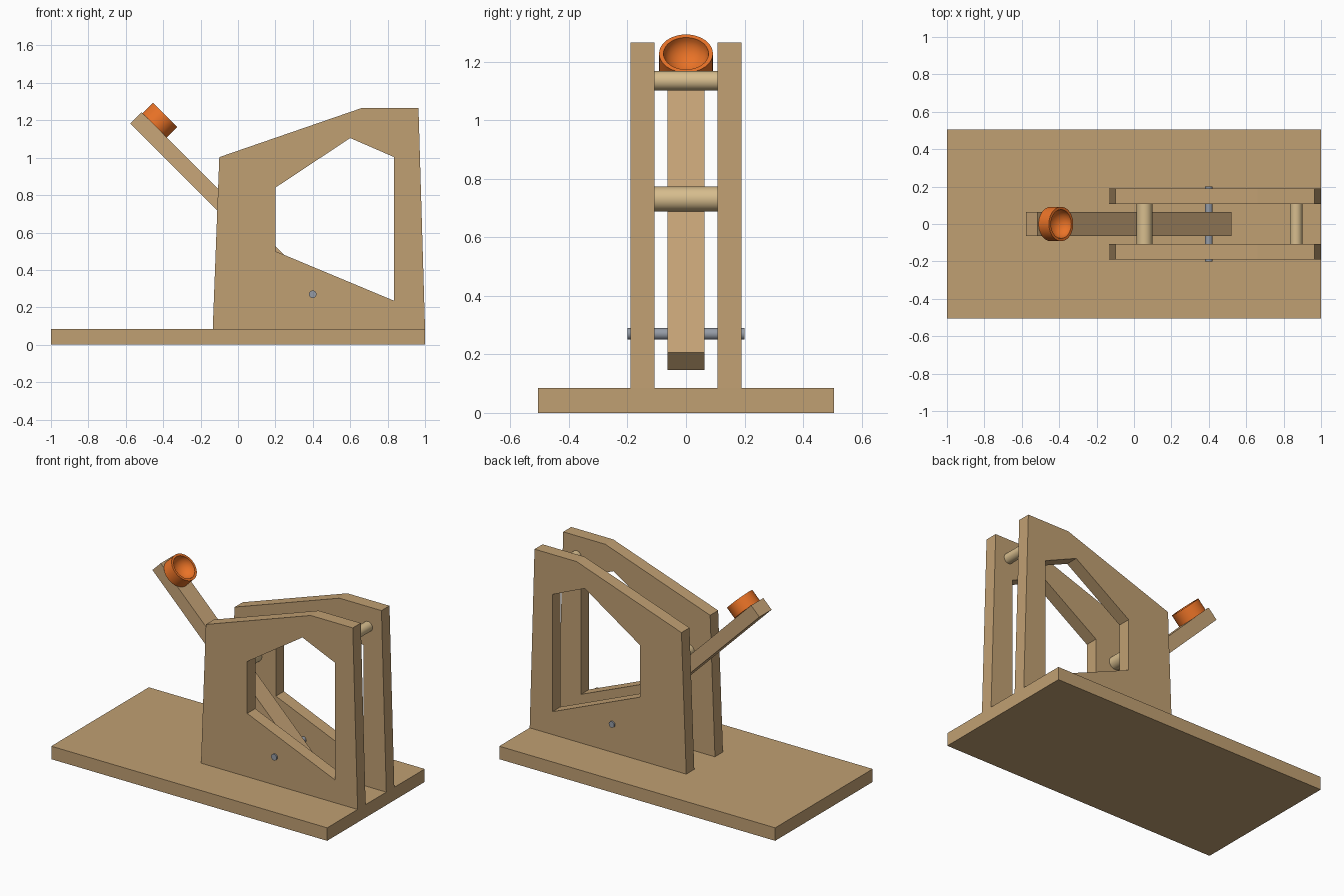
import bpy, bmesh, math
from mathutils import Vector, Matrix

if "Cube" in bpy.data.objects:
    bpy.data.objects.remove(bpy.data.objects["Cube"])


def material(name, rgb):
    m = bpy.data.materials.new(name)
    m.diffuse_color = (*rgb, 1)
    m.use_nodes = True
    m.node_tree.nodes["Principled BSDF"].inputs["Base Color"].default_value = m.diffuse_color
    return m


WOOD = material("wood", (0.53, 0.35, 0.17))
ARM_WOOD = material("arm_wood", (0.58, 0.38, 0.19))
DOWEL = material("dowel_wood", (0.68, 0.51, 0.27))
STEEL = material("steel", (0.30, 0.33, 0.38))
ORANGE = material("orange", (0.82, 0.17, 0.02))


def finish(name, bm, mat, smooth=False):
    bmesh.ops.recalc_face_normals(bm, faces=bm.faces[:])
    mesh = bpy.data.meshes.new(name)
    bm.to_mesh(mesh)
    bm.free()
    mesh.materials.append(mat)
    obj = bpy.data.objects.new(name, mesh)
    bpy.context.collection.objects.link(obj)
    if smooth:
        bpy.ops.object.select_all(action='DESELECT')
        bpy.context.view_layer.objects.active = obj
        obj.select_set(True)
        bpy.ops.object.shade_smooth_by_angle(angle=math.radians(40))
    return obj


def box(name, size, matrix, mat):
    bm = bmesh.new()
    bmesh.ops.create_cube(bm, size=1, matrix=matrix @ Matrix.Diagonal((*size, 1)))
    return finish(name, bm, mat)


def rod(name, x, z, r, length, mat):
    bm = bmesh.new()
    m = Matrix.Translation((x, 0, z)) @ Matrix.Rotation(math.pi / 2, 4, 'X')
    bmesh.ops.create_cone(bm, cap_ends=True, segments=32, radius1=r, radius2=r,
                          depth=length, matrix=m)
    return finish(name, bm, mat, True)


def framed_panel(name, outer, inner, y0, y1, mat):
    # plate with a window: matching outer and inner corner rings
    bm = bmesh.new()
    front = [[bm.verts.new((x, y0, z)) for x, z in ring] for ring in (outer, inner)]
    n = len(outer)
    faces = []
    for i in range(n):
        j = (i + 1) % n
        faces.append(bm.faces.new((front[0][i], front[0][j], front[1][j], front[1][i])))
    ext = bmesh.ops.extrude_face_region(bm, geom=faces, use_keep_orig=True)
    moved = [g for g in ext["geom"] if isinstance(g, bmesh.types.BMVert)]
    bmesh.ops.translate(bm, verts=moved, vec=(0, y1 - y0, 0))
    return finish(name, bm, mat)


# base board
box("base_board", (2.0, 1.01, 0.085), Matrix.Translation((0, 0, 0.0425)), WOOD)

# pair of side frames
outer = [(-0.135, 0.085), (1.0, 0.085), (0.965, 1.265), (0.66, 1.265), (-0.1, 1.003)]
inner = [(0.2, 0.5), (0.835, 0.235), (0.835, 1.003), (0.6, 1.105), (0.2, 0.84)]
side = framed_panel("side_frames", outer, inner, 0.107, 0.19, WOOD)
side.modifiers.new("mirror", 'MIRROR').use_axis = (False, True, False)

# throwing arm, leaning at 45 degrees
top_end, low_end = Vector((-0.545, 0, 1.215)), Vector((0.49, 0, 0.175))
tilt = Matrix.Rotation(math.radians(45), 4, 'Y')
box("throwing_arm", ((low_end - top_end).length, 0.126, 0.085),
    Matrix.Translation((top_end + low_end) / 2) @ tilt, ARM_WOOD)

# pivot axle and cross bars
rod("pivot_axle", 0.4, 0.27, 0.02, 0.4, STEEL)
rod("stop_bar", 0.056, 0.731, 0.042, 0.216, DOWEL)
rod("rear_bar", 0.867, 1.135, 0.033, 0.216, DOWEL)

# cup: straight outer wall, rounded bowl inside
R, RIN, H, DEPTH = 0.092, 0.077, 0.078, 0.066
profile = [(0, 0), (R, 0), (R, H), (RIN, H)]
profile += [(RIN * math.cos(a), H - DEPTH * math.sin(a))
            for a in (math.pi / 2 * k / 8 for k in range(1, 8))]
profile.append((0, H - DEPTH))
bm = bmesh.new()
vs = [bm.verts.new((r, 0, z)) for r, z in profile]
es = [bm.edges.new(p) for p in zip(vs, vs[1:])]
bmesh.ops.spin(bm, geom=vs + es, axis=(0, 0, 1), cent=(0, 0, 0), steps=40,
               angle=2 * math.pi)
bmesh.ops.remove_doubles(bm, verts=bm.verts[:], dist=1e-4)
bmesh.ops.transform(bm, verts=bm.verts[:],
                    matrix=Matrix.Translation((-0.445, 0, 1.173)) @ tilt)
finish("cup", bm, ORANGE, True)
